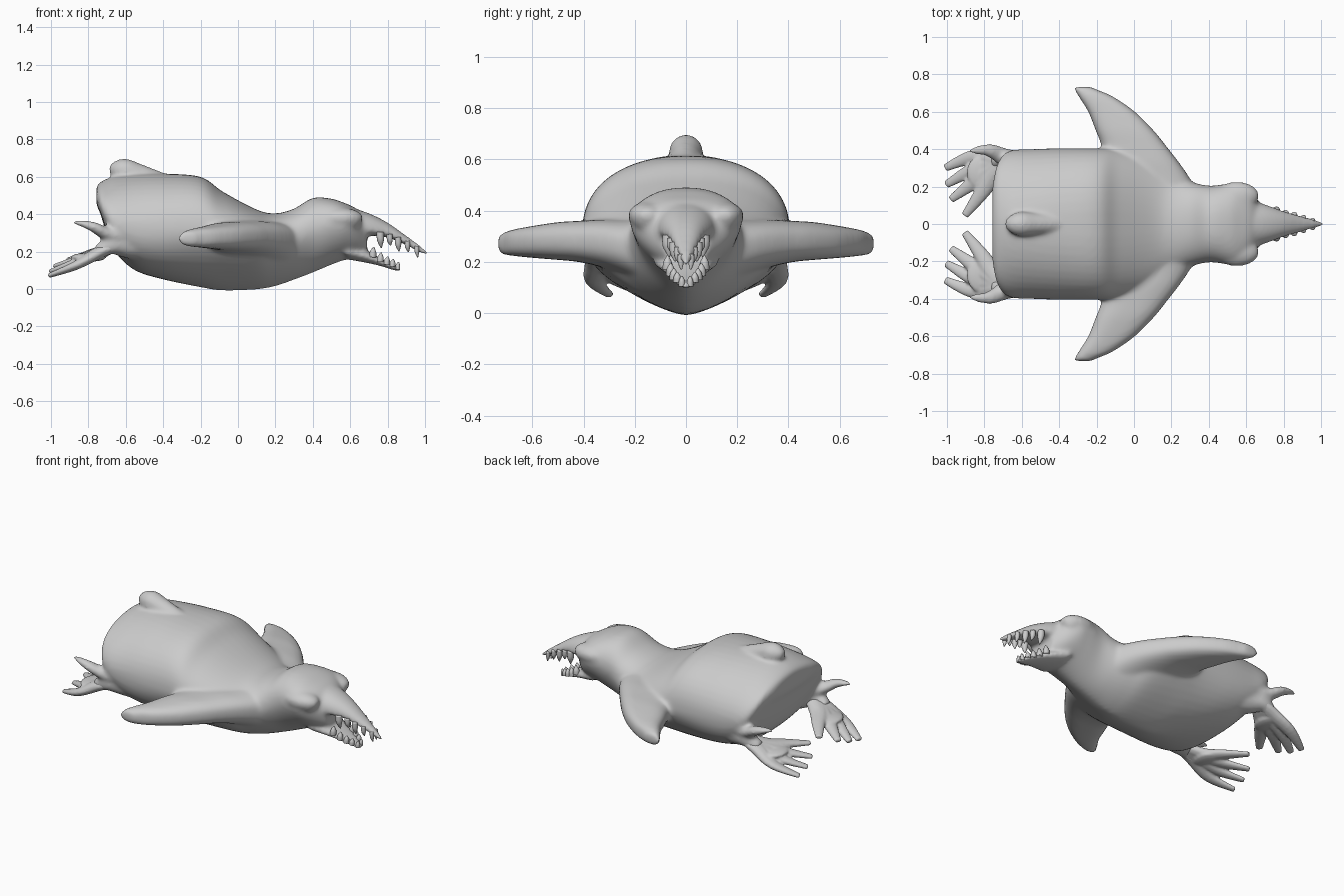
import bpy, bmesh
from math import cos, sin, pi
from mathutils import Vector


def skin(bm, rings):
    """Join rings of points into a closed skin."""
    vs = [[bm.verts.new(p) for p in r] for r in rings]
    n = len(vs[0])
    for a, b in zip(vs, vs[1:]):
        for i in range(n):
            bm.faces.new((a[i], a[(i + 1) % n], b[(i + 1) % n], b[i]))
    bm.faces.new(vs[0][::-1])
    bm.faces.new(vs[-1])


def spline(rows, steps=5):
    """Catmull-Rom through rows of numbers."""
    out = []
    for i in range(len(rows) - 1):
        p = [rows[max(0, min(len(rows) - 1, i + k))] for k in (-1, 0, 1, 2)]
        for s in range(steps):
            t = s / steps
            out.append([0.5 * (2 * b + (c - a) * t + (2 * a - 5 * b + 4 * c - d) * t * t
                               + (3 * b - a - 3 * c + d) * t ** 3) for a, b, c, d in zip(*p)])
    return out + [list(rows[-1])]


def loft(bm, rows, along="x", side=1, n=48):
    """rows: position, side min, side max, z bottom, z widest, z top, up, down.
    up / down shape the upper / lower half: below 1 boxy, above 1 keeled."""
    rings = []
    for t, lo, hi, zb, zm, zt, up, down in spline(rows):
        ring = []
        for i in range(n):
            c, s = cos(2 * pi * i / n), sin(2 * pi * i / n)
            k = up if s > 0 else down
            h = (lo + hi) / 2 + (hi - lo) / 2 * abs(c) ** k * (1 if c > 0 else -1)
            z = zm + ((zt - zm) if s > 0 else (zb - zm)) * abs(s) ** k
            ring.append((t, h, z) if along == "x" else (h, t * side, z))
        rings.append(ring)
    skin(bm, rings)


def tube(bm, pts, side=1, flat=1.0, n=12):
    """pts: x, y, z, radius; flat squashes the section vertically."""
    path = spline(pts)
    rings = []
    for i, (x, y, z, r) in enumerate(path):
        d = Vector(path[min(i + 1, len(path) - 1)][:3]) - Vector(path[max(i - 1, 0)][:3])
        u = d.cross(Vector((0, 0, 1))).normalized()
        v = u.cross(d).normalized() * flat
        ring = [Vector((x, y, z)) + r * (u * cos(2 * pi * k / n) + v * sin(2 * pi * k / n)) for k in range(n)]
        rings.append([(p.x, p.y * side, p.z) for p in ring])
    skin(bm, rings)


def ball(bm, centre, radii):
    vs = bmesh.ops.create_uvsphere(bm, u_segments=20, v_segments=12, radius=1)["verts"]
    for v in vs:
        v.co = Vector(centre) + Vector(a * b for a, b in zip(v.co, radii))


def finish(name, bm):
    bmesh.ops.recalc_face_normals(bm, faces=bm.faces)
    for f in bm.faces:
        f.smooth = True
    me = bpy.data.meshes.new(name)
    bm.to_mesh(me)
    bm.free()
    ob = bpy.data.objects.new(name, me)
    bpy.context.collection.objects.link(ob)
    return ob


def blend(ob, voxel, rounds):
    """Fuse overlapping shells into one soft skin."""
    m = ob.modifiers.new("blend", "REMESH")
    m.mode = "VOXEL"
    m.voxel_size = voxel
    m.use_smooth_shade = True
    m = ob.modifiers.new("soften", "SMOOTH")
    m.factor = .5
    m.iterations = rounds


def sym(x, w, zb, zm, zt, up=.9, down=1.0):
    return (x, -w, w, zb, zm, zt, up, down)


# Torso, neck and skull
bm = bmesh.new()
loft(bm, [sym(*r) for r in (
    (-.757, .20, .45, .49, .55, 1.1, .9), (-.735, .31, .40, .45, .572, 1.15, .9),
    (-.70, .37, .29, .39, .59, 1.15, .9), (-.65, .395, .19, .35, .605, 1.1, .85),
    (-.55, .40, .10, .33, .615, 1.03, .85), (-.4, .405, .052, .32, .617, .95, .95),
    (-.2, .405, .01, .31, .60, .86, 1.2), (-.08, .40, -.008, .28, .52, .88, 1.4),
    (.1, .355, -.002, .25, .425, .95, 1.4), (.2, .285, .016, .24, .405, .95, 1.35),
    (.3, .23, .05, .26, .43, .9, 1.25), (.4, .205, .088, .32, .487, .88, 1.2),
    (.5, .215, .13, .355, .483, .88, 1.2), (.57, .215, .155, .36, .46, .88, 1.2),
    (.63, .17, .165, .33, .432, .88, 1.15), (.69, .09, .175, .28, .38, .9, 1.1))])

# Upper beak and lower jaw
loft(bm, [sym(*r) for r in (
    (.58, .14, .27, .31, .445), (.7, .105, .285, .315, .405), (.8, .07, .275, .295, .355),
    (.9, .042, .235, .25, .285), (.97, .024, .196, .21, .235), (1.012, .01, .18, .19, .20))])
loft(bm, [sym(*r) for r in (
    (.58, .13, .16, .20, .26), (.7, .09, .138, .17, .20), (.78, .062, .118, .142, .155),
    (.84, .038, .098, .118, .127), (.872, .014, .097, .108, .116))])

# Tail knob
tube(bm, [(-.4, 0, .57, .05), (-.53, 0, .61, .06), (-.61, 0, .632, .067), (-.66, 0, .637, .047), (-.688, 0, .635, .02)])

for s in (1, -1):
    # Flipper
    loft(bm, [r + (.75, .75) for r in (
        (.12, -.15, .37, .09, .24, .37), (.25, -.17, .295, .15, .265, .365),
        (.33, -.17, .24, .18, .275, .365), (.42, -.175, .17, .2, .28, .36),
        (.5, -.205, .105, .208, .28, .355), (.6, -.245, .005, .216, .28, .34),
        (.68, -.295, -.11, .224, .275, .325), (.715, -.315, -.19, .23, .27, .312),
        (.733, -.322, -.23, .245, .27, .30))], "y", s)
    # Brow and eye bulges
    ball(bm, (.55, s * .15, .38), (.12, .077, .055))
    ball(bm, (.60, s * .16, .355), (.055, .045, .028))
    # Thigh, ankle and heel spur
    tube(bm, [(-.45, .25, .24, .10), (-.6, .305, .24, .075), (-.68, .345, .235, .05), (-.75, .335, .195, .04)], s)
    tube(bm, [(-.58, .30, .27, .08), (-.70, .36, .295, .05), (-.78, .395, .335, .036), (-.88, .39, .36, .014)], s, .75)
blend(finish("body", bm), .011, 12)

# Splayed, webbed hind feet
bm = bmesh.new()
for s in (1, -1):
    for mid, tip in (((-.87, .355, .125), (-1.01, .30, .072)), ((-.87, .285, .14), (-1.005, .21, .093)),
                     ((-.86, .22, .155), (-.98, .13, .122)), ((-.82, .16, .175), (-.905, .045, .157))):
        tube(bm, [(-.65, .335, .235, .05), (-.75, .2 + mid[1] * .4, .192, .055), (*mid, .04), (*tip, .021)], s, .6)
    ball(bm, (-.80, s * .275, .17), (.095, .10, .024))
blend(finish("hind_feet", bm), .007, 4)

# Teeth: upper row hangs down, lower row stands up
bm = bmesh.new()
for s in (1, -1):
    for x, y, z, h, r in ((.76, .072, .29, .07, .021), (.81, .058, .278, .045, .017), (.855, .047, .262, .06, .018),
                          (.905, .033, .243, .045, .015), (.955, .02, .215, .045, .013)):
        tube(bm, [(x, y, z + .015, r), (x + .002, y, z - h * .4, r * .9), (x + .006, y * .9, z - h, .003)], s, n=8)
    for x, y, z, h, r in ((.72, .072, .18, .045, .019), (.76, .06, .155, .04, .018), (.795, .047, .14, .035, .017),
                          (.825, .034, .13, .03, .016), (.853, .016, .115, .03, .013)):
        tube(bm, [(x, y, z - .01, r), (x + .002, y, z + h * .4, r * .9), (x + .006, y, z + h, .003)], s, n=8)
finish("teeth", bm)
